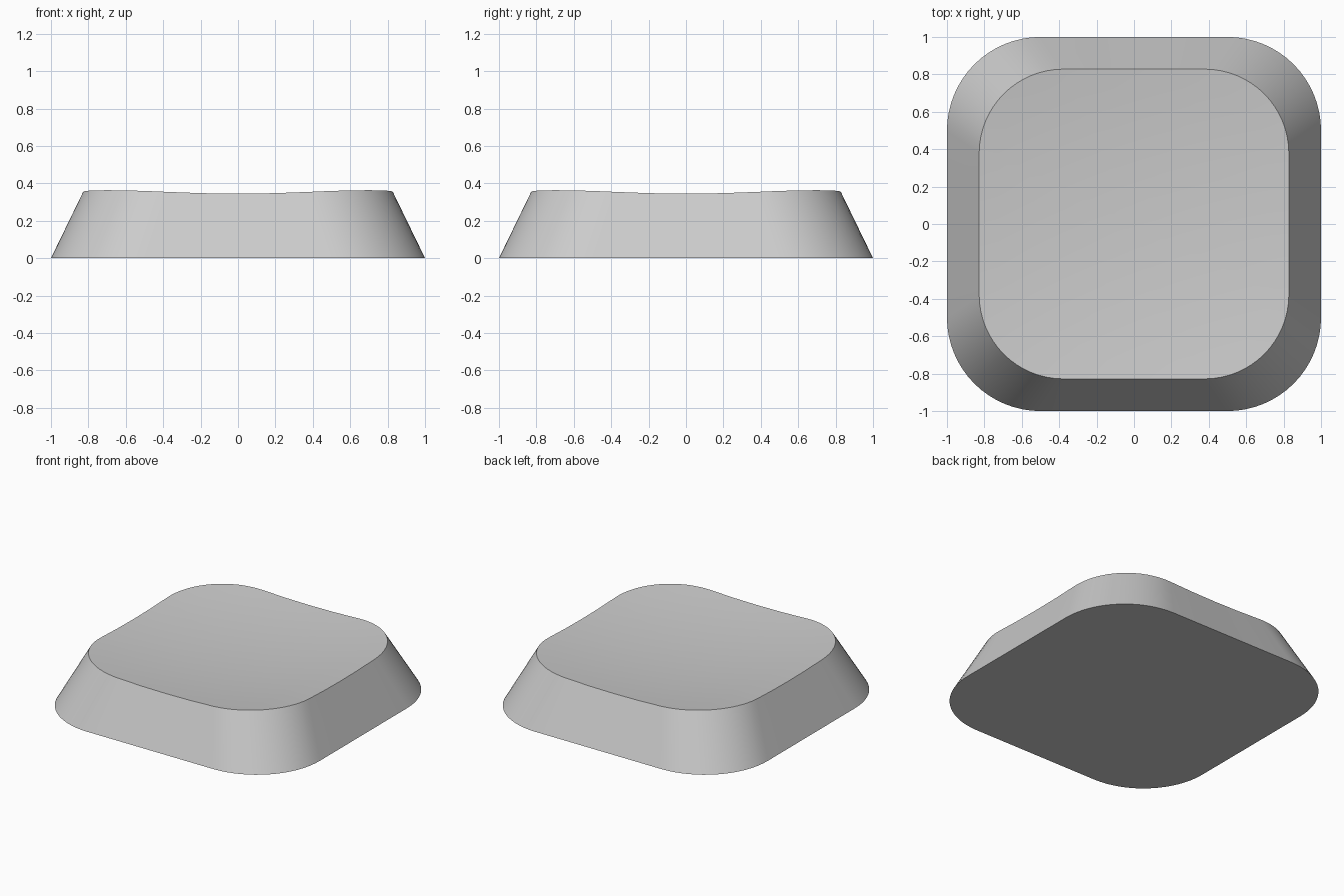
import bpy, bmesh, math

if "Cube" in bpy.data.objects:
    bpy.data.objects.remove(bpy.data.objects["Cube"])

CORNER_STEPS = 16
DISH_RINGS = 8


def rounded_square(half, radius):
    """Outline of a square with rounded corners, counter-clockwise."""
    points = []
    for corner in range(4):
        mid = math.radians(45 + 90 * corner)
        cx = math.copysign(half - radius, math.cos(mid))
        cy = math.copysign(half - radius, math.sin(mid))
        for i in range(CORNER_STEPS + 1):
            a = math.radians(90 * (corner + i / CORNER_STEPS))
            points.append((cx + radius * math.cos(a), cy + radius * math.sin(a)))
        # middle of the straight side, so the rim follows the dish
        nx, ny = points[-1]
        for t in (0.25, 0.5, 0.75):
            d = (half - radius) * 2 * t
            side = math.radians(90 * (corner + 2))
            points.append((nx + d * math.cos(side), ny + d * math.sin(side)))
    return points


def dish_height(x, y):
    return 0.301 + 0.064 * (x * x + y * y)


bm = bmesh.new()


def bridge(a, b):
    n = len(a)
    for i in range(n):
        j = (i + 1) % n
        bm.faces.new((a[i], a[j], b[j], b[i]))


# Flat underside and sloping wall
base = [bm.verts.new((x, y, 0)) for x, y in rounded_square(1.0, 0.5)]
bm.faces.new(base[::-1])
top_outline = rounded_square(0.828, 0.45)
ring = [bm.verts.new((x, y, dish_height(x, y))) for x, y in top_outline]
bridge(base, ring)

# Shallow dished top
for k in range(DISH_RINGS - 1, 0, -1):
    s = k / DISH_RINGS
    inner = [bm.verts.new((x * s, y * s, dish_height(x * s, y * s))) for x, y in top_outline]
    bridge(ring, inner)
    ring = inner
centre = bm.verts.new((0, 0, dish_height(0, 0)))
for i in range(len(ring)):
    bm.faces.new((ring[i], ring[(i + 1) % len(ring)], centre))

mesh = bpy.data.meshes.new("dished_cap")
bm.to_mesh(mesh)
bm.free()
cap = bpy.data.objects.new("dished_cap", mesh)
bpy.context.collection.objects.link(cap)

# Plain grey finish
grey = bpy.data.materials.new("light_grey")
grey.use_nodes = True
grey.diffuse_color = (0.6, 0.6, 0.6, 1)
grey.node_tree.nodes["Principled BSDF"].inputs["Base Color"].default_value = (0.6, 0.6, 0.6, 1)
mesh.materials.append(grey)

bpy.ops.object.select_all(action="DESELECT")
cap.select_set(True)
bpy.context.view_layer.objects.active = cap
bpy.ops.object.shade_smooth_by_angle(angle=math.radians(30))
